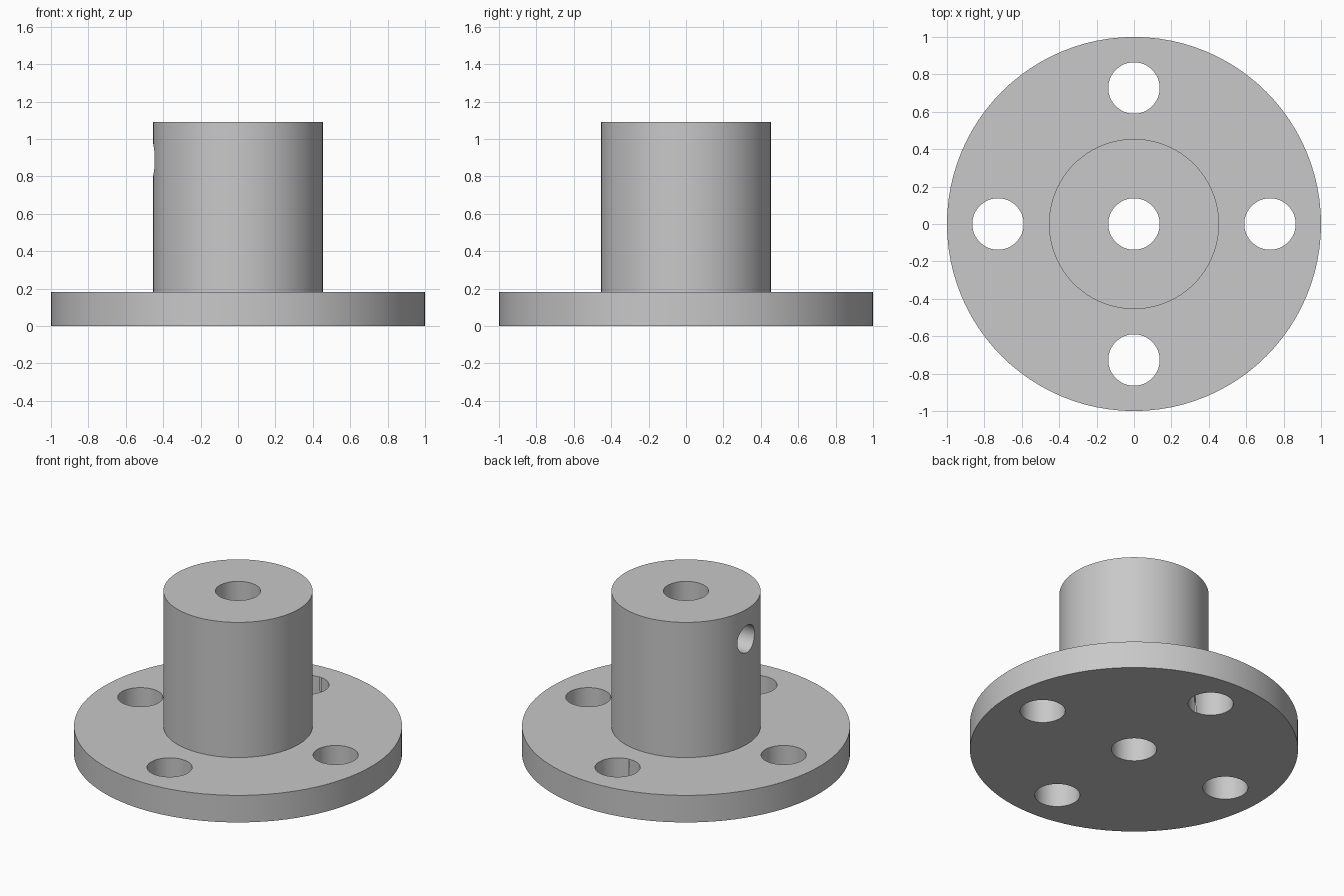
import bpy, bmesh
from math import cos, sin, pi, radians

cube = bpy.data.objects.get("Cube")
if cube:
    bpy.data.objects.remove(cube, do_unlink=True)

# Main dimensions
FLANGE_R, FLANGE_H = 1.0, 0.182
HUB_R, TOP = 0.4545, 1.091
HOLE_R, BOLT_CIRCLE = 0.1375, 0.727
SCREW_R, SCREW_Z = 0.091, 0.89

steel = bpy.data.materials.new("light grey steel")
steel.use_nodes = True
grey = (0.58, 0.58, 0.58, 1)
steel.diffuse_color = grey
steel.node_tree.nodes["Principled BSDF"].inputs["Base Color"].default_value = grey


def lathe(name, profile, steps=96):
    """Revolve a closed (radius, z) profile about the z axis."""
    bm = bmesh.new()
    rings = [[bm.verts.new((r * cos(2 * pi * i / steps), r * sin(2 * pi * i / steps), z))
              for r, z in profile] for i in range(steps)]
    n = len(profile)
    for i in range(steps):
        a, b = rings[i], rings[(i + 1) % steps]
        for j in range(n):
            k = (j + 1) % n
            bm.faces.new((a[j], b[j], b[k], a[k]))
    bmesh.ops.recalc_face_normals(bm, faces=bm.faces)
    mesh = bpy.data.meshes.new(name)
    bm.to_mesh(mesh)
    bm.free()
    obj = bpy.data.objects.new(name, mesh)
    bpy.context.collection.objects.link(obj)
    mesh.materials.append(steel)
    return obj


def drill(target, radius, depth, location, rotation=(0, 0, 0)):
    """Cut a round hole through the target."""
    bpy.ops.mesh.primitive_cylinder_add(vertices=64, radius=radius, depth=depth,
                                        location=location, rotation=rotation)
    cutter = bpy.context.object
    cutter.name = "hole_cutter"
    cutter.hide_render = True
    cutter.data.materials.append(steel)
    mod = target.modifiers.new("hole", 'BOOLEAN')
    mod.operation = 'DIFFERENCE'
    mod.solver = 'EXACT'
    mod.object = cutter
    bpy.ops.object.select_all(action='DESELECT')
    target.select_set(True)
    bpy.context.view_layer.objects.active = target
    bpy.ops.object.modifier_apply(modifier=mod.name)
    bpy.data.objects.remove(cutter, do_unlink=True)


# Flange and hub turned in one piece, with the central bore
body = lathe("flanged_hub", [(HOLE_R, 0), (FLANGE_R, 0), (FLANGE_R, FLANGE_H),
                             (HUB_R, FLANGE_H), (HUB_R, TOP), (HOLE_R, TOP)])

# Four bolt holes in the flange
for i in range(4):
    a = i * pi / 2
    drill(body, HOLE_R, 1.0, (BOLT_CIRCLE * cos(a), BOLT_CIRCLE * sin(a), 0))

# Set screw hole from the hub's side into the bore
drill(body, SCREW_R, 0.5, (-0.32, 0, SCREW_Z), (0, pi / 2, 0))

bpy.ops.object.shade_smooth_by_angle(angle=radians(30))
